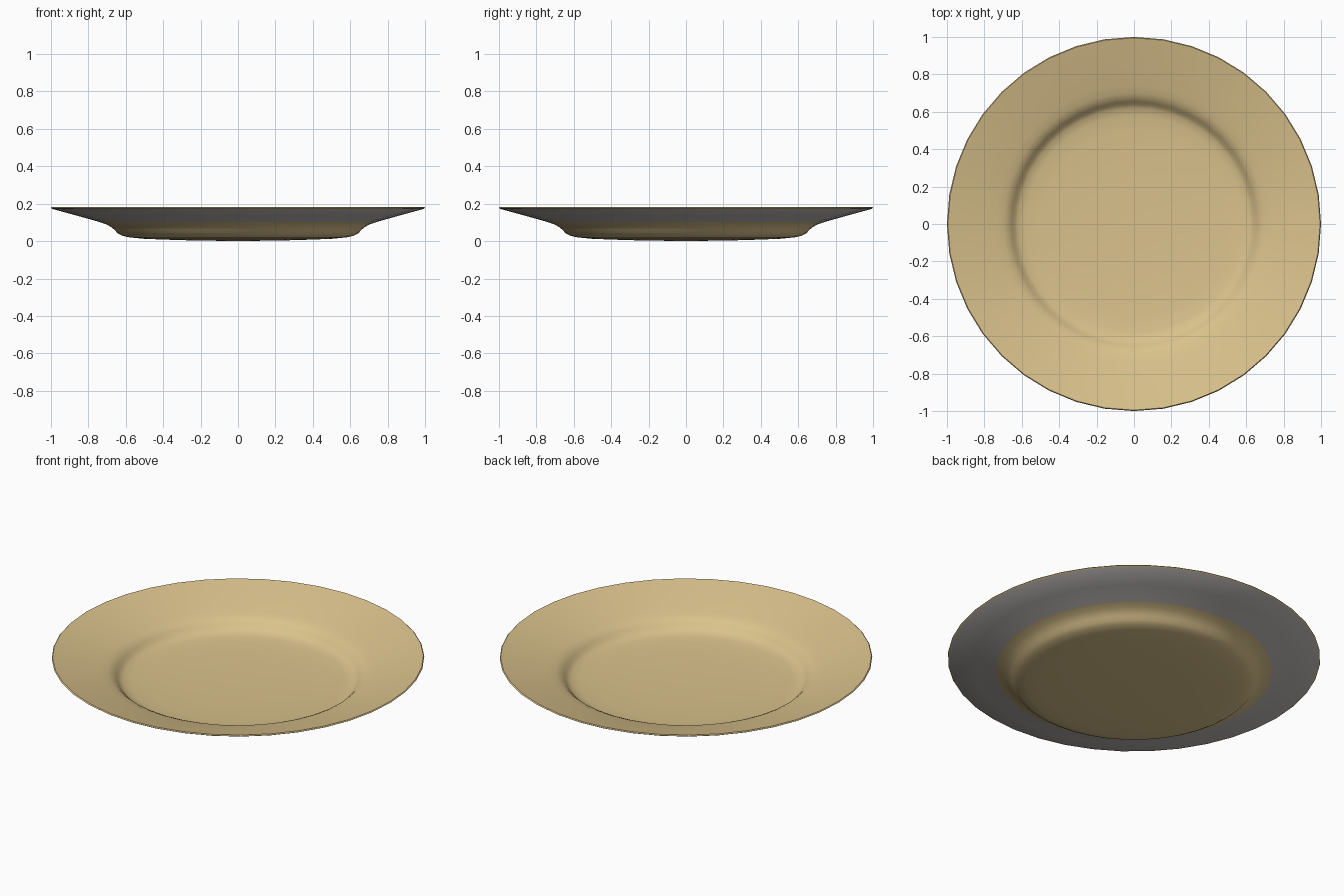
import bpy, bmesh, math

if "Cube" in bpy.data.objects:
    bpy.data.objects.remove(bpy.data.objects["Cube"])

SIDES = 40


def material(name, srgb):
    m = bpy.data.materials.new(name)
    lin = [((c / 255 + 0.055) / 1.055) ** 2.4 for c in srgb]
    m.diffuse_color = (*lin, 1)
    m.use_nodes = True
    m.node_tree.nodes["Principled BSDF"].inputs["Base Color"].default_value = m.diffuse_color
    return m


# Closed (radius, height) profile: underside outwards, over the lip, then back in
under = [(0.0, 0.0), (0.30, 0.005), (0.50, 0.012), (0.58, 0.02), (0.62, 0.029), (0.645, 0.043),
         (0.66, 0.06), (0.68, 0.076), (0.70, 0.088), (0.74, 0.102)]
rim_under = [(0.86, 0.136), (0.993, 0.172)]
upper = [(1.0, 0.177), (0.995, 0.182), (0.86, 0.147), (0.74, 0.114), (0.70, 0.102),
         (0.675, 0.09), (0.655, 0.072), (0.64, 0.054), (0.62, 0.041), (0.58, 0.033),
         (0.50, 0.026), (0.30, 0.019), (0.0, 0.015)]
profile = under + rim_under + upper
grey_bands = range(len(under) - 1, len(under) + len(rim_under) - 1)

# Revolve the profile into the plate
bm = bmesh.new()
rings = []
for r, z in profile:
    if r == 0:
        rings.append([bm.verts.new((0, 0, z))] * SIDES)
    else:
        rings.append([bm.verts.new((r * math.cos(2 * math.pi * i / SIDES),
                                    r * math.sin(2 * math.pi * i / SIDES), z))
                      for i in range(SIDES)])
for k in range(len(rings) - 1):
    a, b = rings[k], rings[k + 1]
    for i in range(SIDES):
        j = (i + 1) % SIDES
        corners = list(dict.fromkeys([a[i], a[j], b[j], b[i]]))
        f = bm.faces.new(corners)
        f.smooth = True
        f.material_index = 1 if k in grey_bands else 0
bmesh.ops.recalc_face_normals(bm, faces=bm.faces)

mesh = bpy.data.meshes.new("plate")
bm.to_mesh(mesh)
bm.free()
mesh.materials.append(material("tan_glaze", (218, 194, 140)))
mesh.materials.append(material("grey_underside", (195, 190, 187)))
plate = bpy.data.objects.new("plate", mesh)
bpy.context.collection.objects.link(plate)

bpy.context.view_layer.objects.active = plate
plate.select_set(True)
bpy.ops.object.shade_smooth_by_angle(angle=math.radians(40))
